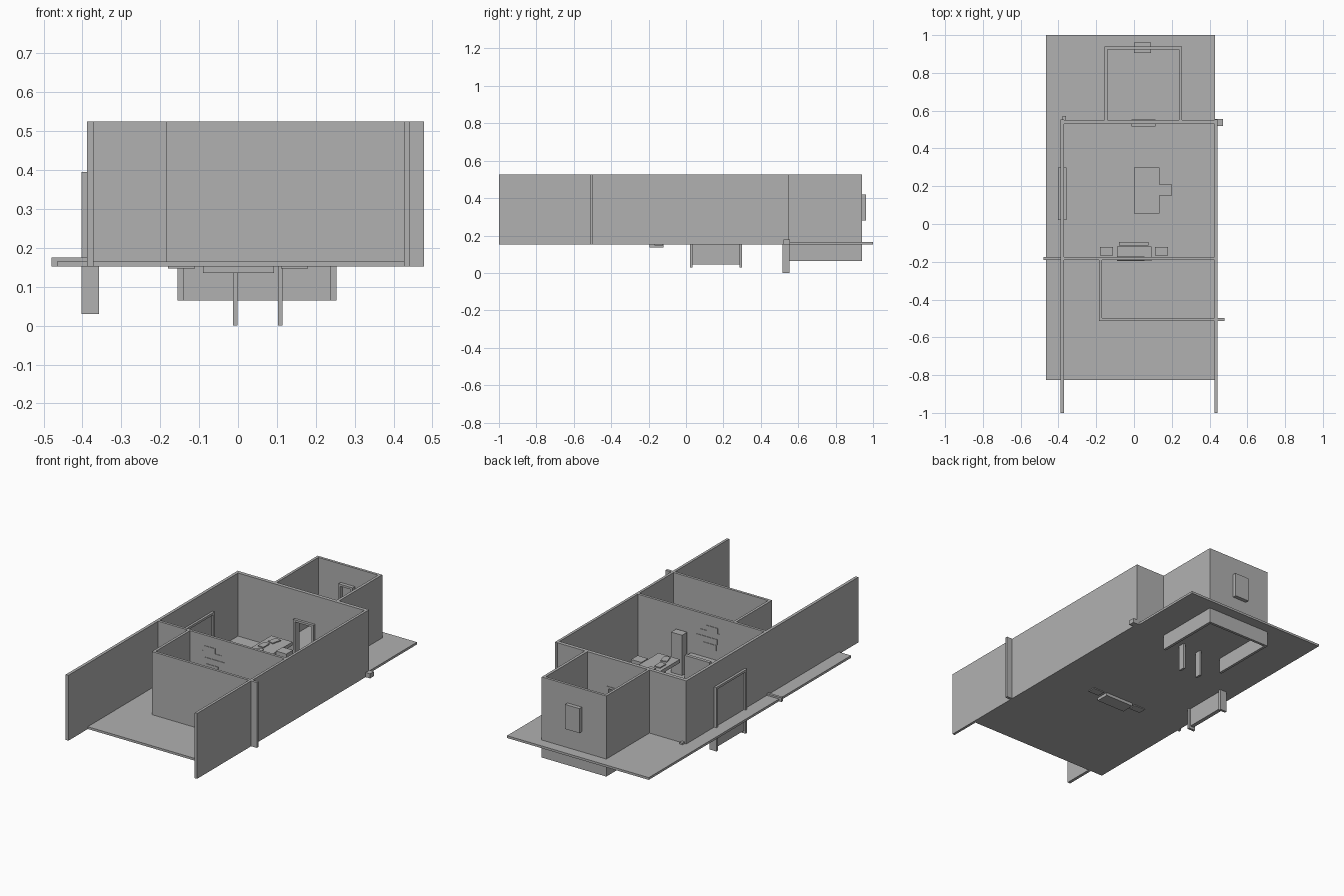
import bpy, bmesh, math

grey = bpy.data.materials.new("plain grey")
grey.diffuse_color = (0.44, 0.44, 0.44, 1)


def part(name, *boxes, angle=0):
    """One object from boxes (x0, x1, y0, y1, z0, z1), optionally turned about its middle."""
    bm = bmesh.new()
    for x0, x1, y0, y1, z0, z1 in boxes:
        vs = bmesh.ops.create_cube(bm, size=1)["verts"]
        for v in vs:
            v.co.x = x0 if v.co.x < 0 else x1
            v.co.y = y0 if v.co.y < 0 else y1
            v.co.z = z0 if v.co.z < 0 else z1
    x0, x1, y0, y1, z0, z1 = boxes[0]
    cx, cy = (x0 + x1) / 2, (y0 + y1) / 2
    for v in bm.verts:
        v.co.x -= cx
        v.co.y -= cy
    me = bpy.data.meshes.new(name)
    bm.to_mesh(me)
    bm.free()
    me.materials.append(grey)
    ob = bpy.data.objects.new(name, me)
    ob.location = (cx, cy, 0)
    ob.rotation_euler.z = math.radians(angle)
    bpy.context.collection.objects.link(ob)
    return ob


Z0, TOP, FLOOR = 0.152, 0.525, 0.165

# ground slab
part("floor_slab", (-0.465, 0.43, -0.825, 1.0, Z0, FLOOR))

# long side walls
part("left_wall", (-0.388, -0.371, -1, 0.552, Z0, TOP))
part("right_wall", (0.427, 0.442, -1, 0.552, Z0, TOP))

# cross walls, the rear one with a door opening
part("middle_wall", (-0.371, 0.427, -0.19, -0.175, Z0, TOP))
part("rear_wall",
     (-0.371, -0.002, 0.53, 0.551, Z0, TOP),
     (0.105, 0.427, 0.53, 0.551, Z0, TOP),
     (-0.002, 0.105, 0.53, 0.551, 0.35, TOP))

# low footing stubs poking out beyond the walls
part("left_footing_stub", (-0.48, -0.36, -0.19, -0.175, Z0, 0.175))
part("right_footing_stub", (0.427, 0.47, 0.52, 0.555, Z0, 0.178))
part("corner_footing_stub", (-0.378, -0.36, 0.54, 0.572, Z0, 0.175))

# front room
part("front_room_front_wall", (-0.185, 0.478, -0.513, -0.498, Z0, TOP))
part("front_room_side_wall", (-0.185, -0.17, -0.498, -0.19, Z0, TOP))

# back room, walls reaching below the slab
part("back_room_walls",
     (-0.155, -0.14, 0.551, 0.94, 0.065, TOP),
     (0.237, 0.253, 0.551, 0.94, 0.065, TOP),
     (-0.14, 0.237, 0.925, 0.94, 0.065, TOP))

# back room window: outer panel and inner frame
part("back_window_panel", (0.0, 0.09, 0.94, 0.962, 0.28, 0.42))
part("back_window_frame",
     (0.0, 0.012, 0.905, 0.925, 0.28, 0.42),
     (0.078, 0.09, 0.905, 0.925, 0.28, 0.42),
     (0.012, 0.078, 0.905, 0.925, 0.408, 0.42))

# rear doorway frame
part("rear_door_frame",
     (-0.013, -0.001, 0.515, 0.554, 0.0, 0.362),
     (0.103, 0.115, 0.515, 0.554, 0.0, 0.362),
     (-0.001, 0.103, 0.515, 0.554, 0.35, 0.362))

# left doorway frame and leaf
part("left_door_frame",
     (-0.402, -0.358, 0.022, 0.036, 0.03, 0.395),
     (-0.402, -0.358, 0.286, 0.3, 0.03, 0.395),
     (-0.402, -0.358, 0.036, 0.286, 0.382, 0.395))
part("left_door_leaf", (-0.391, -0.368, 0.036, 0.286, 0.045, 0.382))

# media cabinet, screen and the two side cabinets
part("media_cabinet", (-0.09, 0.092, -0.196, -0.12, 0.135, 0.28))
part("screen", (-0.08, 0.077, -0.115, -0.096, FLOOR, 0.3))
part("low_side_cabinet", (-0.18, -0.11, -0.168, -0.122, 0.147, 0.28))
part("tall_side_cabinet", (0.11, 0.18, -0.168, -0.122, 0.147, 0.395))

# staggered wall panels showing on both wall faces
for i, (x, z, w) in enumerate([(-0.03, 0.35, 0.08), (-0.01, 0.385, 0.13),
                               (-0.03, 0.42, 0.12), (-0.045, 0.45, 0.07)]):
    part(f"wall_panel_{i}", (x - w / 2, x + w / 2, -0.193, -0.172, z - 0.015, z + 0.015))

# table with pedestal, chair and loose place mats
part("table", (0.0, 0.135, 0.055, 0.3, 0.335, 0.355),
     (0.04, 0.095, 0.13, 0.225, FLOOR, 0.335))
part("chair", (0.135, 0.2, 0.15, 0.21, FLOOR, 0.36))
for i, (x, y, a) in enumerate([(0.055, 0.25, -15), (0.038, 0.178, 0), (0.058, 0.102, 15)]):
    part(f"place_mat_{i}", (x - 0.018, x + 0.018, y - 0.028, y + 0.028, 0.355, 0.361), angle=a)
